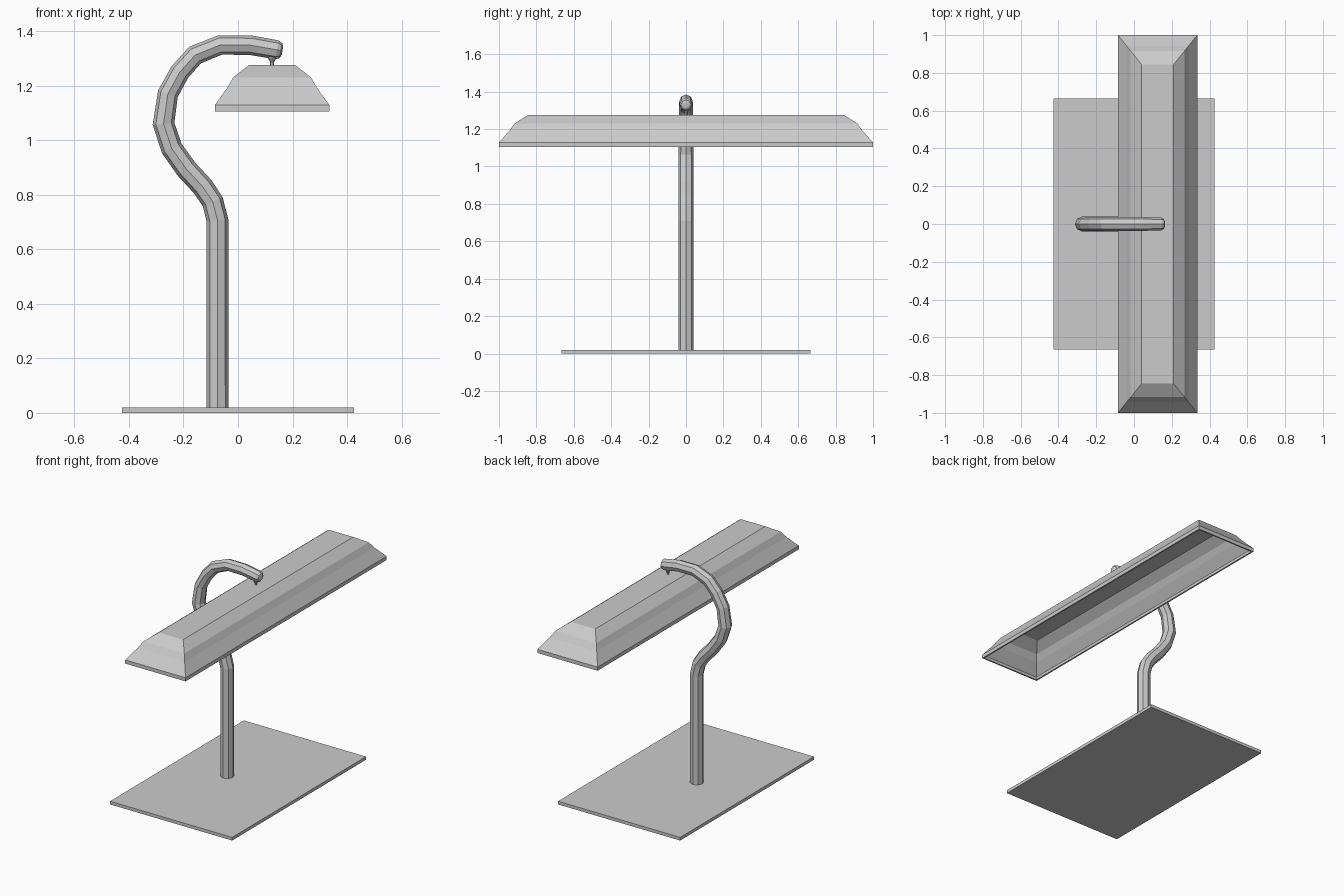
import bpy, bmesh, math
from mathutils import Vector

if "Cube" in bpy.data.objects:
    bpy.data.objects.remove(bpy.data.objects["Cube"])


def finish(name, bm):
    bmesh.ops.recalc_face_normals(bm, faces=bm.faces)
    mesh = bpy.data.meshes.new(name)
    bm.to_mesh(mesh)
    bm.free()
    obj = bpy.data.objects.new(name, mesh)
    bpy.context.collection.objects.link(obj)
    return obj


def loft(name, rings, cap_start=True, cap_end=True):
    """Skin a list of equal-length closed rings."""
    bm = bmesh.new()
    loops = [[bm.verts.new(p) for p in ring] for ring in rings]
    n = len(loops[0])
    for a, b in zip(loops, loops[1:]):
        for i in range(n):
            j = (i + 1) % n
            bm.faces.new((a[i], a[j], b[j], b[i]))
    if cap_start:
        bm.faces.new(loops[0][::-1])
    if cap_end:
        bm.faces.new(loops[-1])
    return finish(name, bm)


def rectangle(cx, hx, hy, z):
    return [(cx - hx, -hy, z), (cx + hx, -hy, z), (cx + hx, hy, z), (cx - hx, hy, z)]


def circle(cx, r, z, sides=8):
    return [(cx + r * math.cos(math.tau * i / sides), r * math.sin(math.tau * i / sides), z)
            for i in range(sides)]


# Flat base plate
loft("base_plate", [rectangle(0, 0.425, 0.665, z) for z in (0, 0.02)])

# Octagonal gooseneck stem: centre line (x, z) and radius
path = [(-0.075, 0.015, 0.04), (-0.075, 0.705, 0.04), (-0.093, 0.775, 0.04),
        (-0.13, 0.83, 0.04), (-0.19, 0.895, 0.04), (-0.243, 0.97, 0.04),
        (-0.273, 1.06, 0.04), (-0.257, 1.17, 0.038), (-0.213, 1.25, 0.037),
        (-0.157, 1.312, 0.037), (-0.065, 1.349, 0.036), (0.046, 1.348, 0.036),
        (0.143, 1.331, 0.035), (0.157, 1.328, 0.028), (0.163, 1.327, 0.015)]
points = [Vector((x, 0, z)) for x, z, r in path]
rings = []
for i, p in enumerate(points):
    before = (p - points[max(i - 1, 0)]).normalized()
    after = (points[min(i + 1, len(points) - 1)] - p).normalized()
    tangent = (before + after).normalized()
    side = Vector((tangent.z, 0, -tangent.x))
    r = path[i][2]
    rings.append([p + side * r * math.cos(math.tau * k / 8)
                  + Vector((0, r * math.sin(math.tau * k / 8), 0)) for k in range(8)])
loft("gooseneck_stem", rings)

# Long hollow shade, open underneath: (inset fraction, height)
levels = [(0, 1.105), (0, 1.128), (0.37, 1.193), (0.54, 1.23), (1, 1.275)]
shade = loft("lamp_shade",
             [rectangle(0.125, 0.21 - 0.125 * f, 1.0 - 0.155 * f, z) for f, z in levels],
             cap_start=False)
wall = shade.modifiers.new("wall", 'SOLIDIFY')
wall.thickness = 0.01
wall.offset = -1
wall.use_even_offset = True

# Small hanger joining stem and shade
loft("shade_hanger", [circle(0.125, r, z) for r, z in
                      ((0.007, 1.27), (0.007, 1.285), (0.016, 1.302), (0.016, 1.32))])
